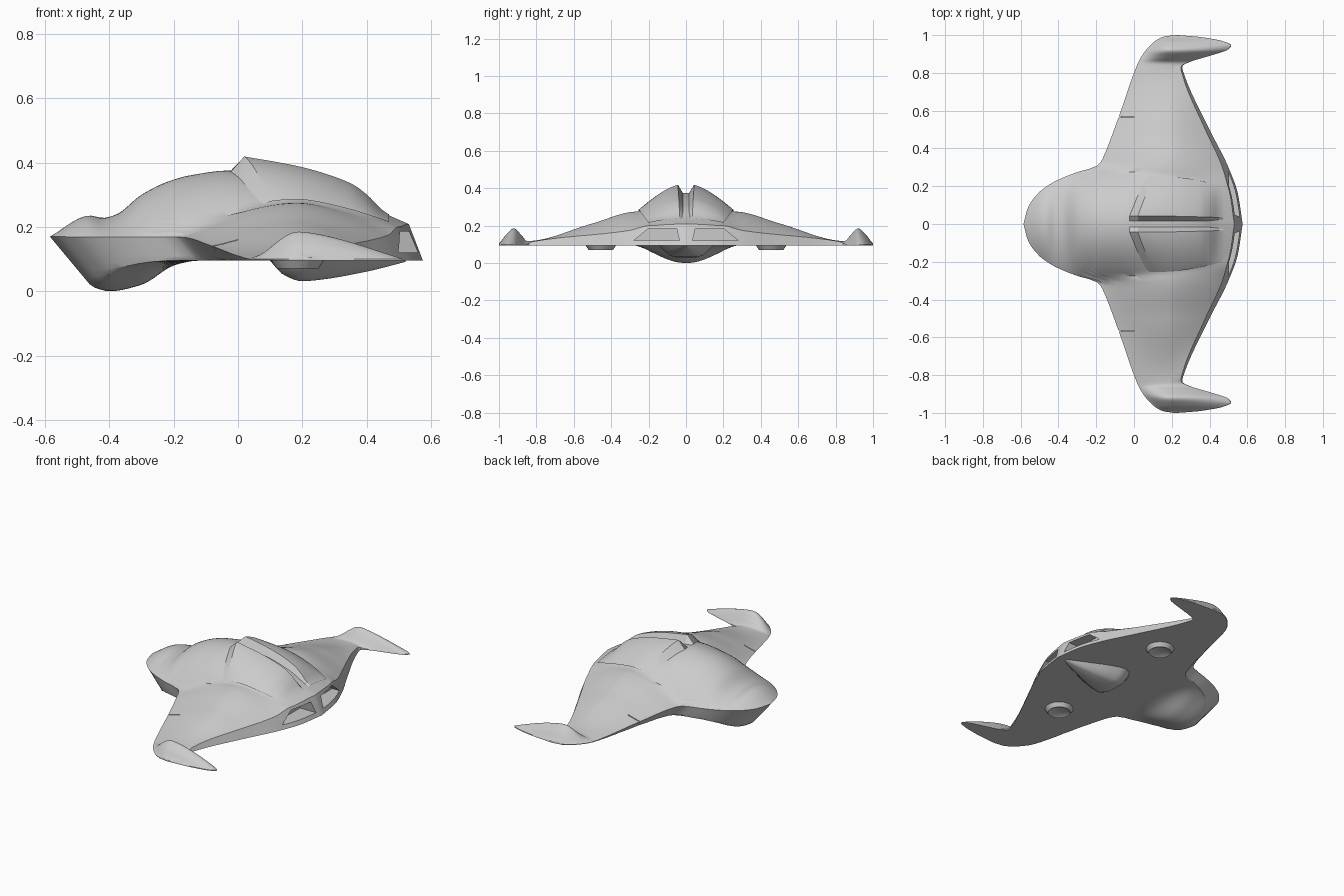
import bpy, bmesh, math

if "Cube" in bpy.data.objects:
    bpy.data.objects.remove(bpy.data.objects["Cube"], do_unlink=True)

grey = bpy.data.materials.new("hull_grey")
grey.use_nodes = True
grey.diffuse_color = (0.6, 0.6, 0.6, 1)
for node in grey.node_tree.nodes:
    if node.type == 'BSDF_PRINCIPLED':
        node.inputs["Base Color"].default_value = (0.6, 0.6, 0.6, 1)


def curve(*pts):
    """Smooth, non-overshooting curve through (input, value) points."""
    n = len(pts)
    d = [(pts[i+1][1] - pts[i][1]) / (pts[i+1][0] - pts[i][0]) for i in range(n - 1)]
    m = [d[0]]
    for a, b in zip(d, d[1:]):
        m.append(2 * a * b / (a + b) if a * b > 0 else 0)
    m.append(d[-1])

    def f(v):
        if v <= pts[0][0]:
            return pts[0][1]
        for i in range(n - 1):
            x0, y0 = pts[i]
            x1, y1 = pts[i + 1]
            if v <= x1:
                h = x1 - x0
                t = (v - x0) / h
                s = t * t * (3 - 2 * t)
                return (y0 + (y1 - y0) * s + h * t * (1 - t) ** 2 * m[i]
                        - h * t * t * (1 - t) * m[i + 1])
        return pts[-1][1]
    return f


def finish(name, bm, angle=35):
    bmesh.ops.recalc_face_normals(bm, faces=bm.faces)
    me = bpy.data.meshes.new(name)
    bm.to_mesh(me)
    bm.free()
    me.materials.append(grey)
    ob = bpy.data.objects.new(name, me)
    bpy.context.collection.objects.link(ob)
    smooth(ob, angle)
    return ob


def smooth(ob, angle):
    bpy.ops.object.select_all(action='DESELECT')
    ob.select_set(True)
    bpy.context.view_layer.objects.active = ob
    bpy.ops.object.shade_smooth_by_angle(angle=math.radians(angle))


def loft(bm, rows, closed=False, caps=False):
    vs = [[bm.verts.new(p) for p in r] for r in rows]
    n = len(rows[0])
    for a, b in zip(vs, vs[1:]):
        for j in range(n if closed else n - 1):
            k = (j + 1) % n
            bm.faces.new((a[j], a[k], b[k], b[j]))
    if caps:
        bm.faces.new(vs[0])
        bm.faces.new(vs[-1])


# Plan outline and edge heights along the span
FLOOR = 0.095
lead_pts = [(0, -.585), (.09, -.56), (.17, -.5), (.225, -.42), (.275, -.3), (.305, -.2),
            (.33, -.175), (.36, -.16), (.57, -.08), (.8, 0), (.87, .03), (.94, .08),
            (.99, .15), (1, .21)]
lead = curve(*lead_pts)
trail = curve((0, .575), (.16, .55), (.3, .5), (.5, .4), (.78, .27), (.835, .255), (.86, .3),
              (.89, .4), (.925, .5), (.945, .515), (.965, .48), (.99, .35), (1, .23))
lead_z = curve((0, .17), (.32, .168), (.57, .14), (.8, .11), (.9, .1), (1, .1))
trail_z = curve((0, .205), (.2, .2), (.3, .175), (.82, .115), (.86, .1), (1, .1))
crest_z = curve((0, .28), (.27, .275), (.5, .212), (.85, .118), (.88, .15), (.92, .185),
                (.96, .155), (.99, .115), (1, .105))

# Centre-line profiles and body width along the length
spine = curve((-.585, .17), (-.46, .235), (-.42, .228), (-.38, .238), (-.3, .3), (-.22, .34),
              (-.15, .36), (-.03, .375), (.1, .36), (.2, .345), (.35, .3), (.45, .245), (.54, .205))
keel = curve((-.45, .012), (-.4, 0), (-.3, .02), (-.2, .08), (-.14, FLOOR))
head_width = curve(*[(x, y) for y, x in lead_pts])
mid_width = curve((-.2, .305), (0, .275), (.2, .25), (.4, .22), (.56, .12))
canopy_top = curve((.02, .42), (.2, .385), (.35, .335), (.4, .3), (.45, .25), (.5, .22))


def top_end(y):
    return trail(y) - .4 * (trail_z(y) - FLOOR)


def wing_top(x, y):
    start, mid, end = max(lead(y), -.22), .19, top_end(y)
    mid = min(max(mid, start + .02), end - .005)
    zc = crest_z(y)
    if x < mid:
        s = min(1, max(0, (x - start) / (mid - start)))
        return lead_z(y) + (zc - lead_z(y)) * math.sin(s * math.pi / 2) ** 1.2
    u = min(1, (x - mid) / (end - mid))
    return zc + (trail_z(y) - zc) * u ** 1.5


def bulge(x, y, profile, w):
    return max(0, profile(x) - wing_top(x, 0)) * max(0, 1 - (y / w) ** 2)


def hull_top(x, y):
    w = head_width(x) if x < -.2 else mid_width(x)
    return wing_top(x, y) + bulge(x, y, spine, max(w, .001))


def hull_bottom(x, y):
    belly = FLOOR - (FLOOR - keel(x)) * max(0, 1 - (y / .3) ** 2) ** 2
    return max(belly, lead_z(y) - 1.2 * (x - lead(y)))


# Hull: head, wings and hooked tips in one loft across the span
N, TOP, LOW = 90, 72, 56
rows = []
for i in range(-N, N + 1):
    y = math.sin(i / N * math.pi / 2)
    a = abs(y)
    x0, xt, xb = lead(a), top_end(a), trail(a)
    row = []
    for j in range(TOP + 1):
        x = x0 + (xt - x0) * (j / TOP) ** 1.15
        row.append((x, y, hull_top(x, a) if j else lead_z(a)))
    for j in range(LOW, 0, -1):
        x = x0 + (xb - x0) * (j / LOW) ** 1.3
        row.append((x, y, hull_bottom(x, a)))
    rows.append(row)
bm = bmesh.new()
loft(bm, rows, closed=True, caps=True)
hull = finish("hull", bm)

# Cutters: exhaust recesses and wing slits
bm = bmesh.new()
exhaust = [(.035, .12), (.28, .12), (.2, .185), (.05, .185)]
slit = [(.564, .125), (.57, .125), (.57, .3), (.564, .3)]
for shape, xa, xb in ((exhaust, .45, .7), (slit, -.15, 0)):
    for side in (-1, 1):
        loft(bm, [[(x, side * y, z) for y, z in shape] for x in (xa, xb)], True, True)
cutter = finish("recess_cutter", bm)
cutter.hide_render = True
mod = hull.modifiers.new("recesses", 'BOOLEAN')
mod.operation, mod.solver, mod.object = 'DIFFERENCE', 'EXACT', cutter
bpy.context.view_layer.objects.active = hull
bpy.ops.object.modifier_apply(modifier=mod.name)
bpy.data.objects.remove(cutter, do_unlink=True)
smooth(hull, 35)

# Canopy halves: raised panels beside a central slot, borders dropped into the hull
for name, side in (("canopy_left", 1), ("canopy_right", -1)):
    rows = []
    for i in range(41):
        row = []
        for j in range(22):
            v = max(0, (j - 1) / 20)
            t = max(0, (i - 1) / 39)
            y = .043 + .212 * v
            y *= 1 - .22 * t * t
            x = .02 + .08 * v + (.47 - .02 - .08 * v) * t
            z = wing_top(x, y) + bulge(x, y, canopy_top, .262 * (1 - .2 * t * t)) + .004
            if i == 0:
                x -= .05
                z = hull_top(x, y) - .008
            if j == 0:
                y = .012
                z = hull_top(x, y) - .008
            row.append((x, side * y, z))
        rows.append(row)
    bm = bmesh.new()
    loft(bm, rows)
    ob = finish(name, bm, 25)
    if sum(p.normal.z for p in ob.data.polygons) < 0:
        ob.data.flip_normals()

# Belly fin: teardrop wedge under the rear
bm = bmesh.new()
section = [(-1, 0), (-.8, .45), (-.6, .85), (-.4, 1), (.4, 1), (.6, .85), (.8, .45), (1, 0)]
half = curve((.1, .06), (.14, .125), (.19, .15), (.25, .135), (.4, .07), (.52, .012))
depth = curve((.1, .002), (.14, .045), (.2, .066), (.25, .062), (.4, .036), (.52, .006))
rows = []
for i in range(25):
    x = .1 + .42 * i / 24
    rows.append([(x, half(x) * a, .097 - depth(x) * b) for a, b in section])
loft(bm, rows, closed=True, caps=True)
finish("belly_fin", bm)

# Round dished pads under the wings
for name, side in (("pad_left", 1), ("pad_right", -1)):
    bm = bmesh.new()
    bmesh.ops.create_cone(bm, cap_ends=True, segments=32, radius1=.065, radius2=.085, depth=.03)
    base = min(bm.faces, key=lambda f: f.calc_center_median().z)
    bmesh.ops.inset_region(bm, faces=[base], thickness=.025)
    bmesh.ops.translate(bm, verts=base.verts, vec=(0, 0, .012))
    bmesh.ops.translate(bm, verts=bm.verts, vec=(.185, side * .455, .085))
    finish(name, bm)
